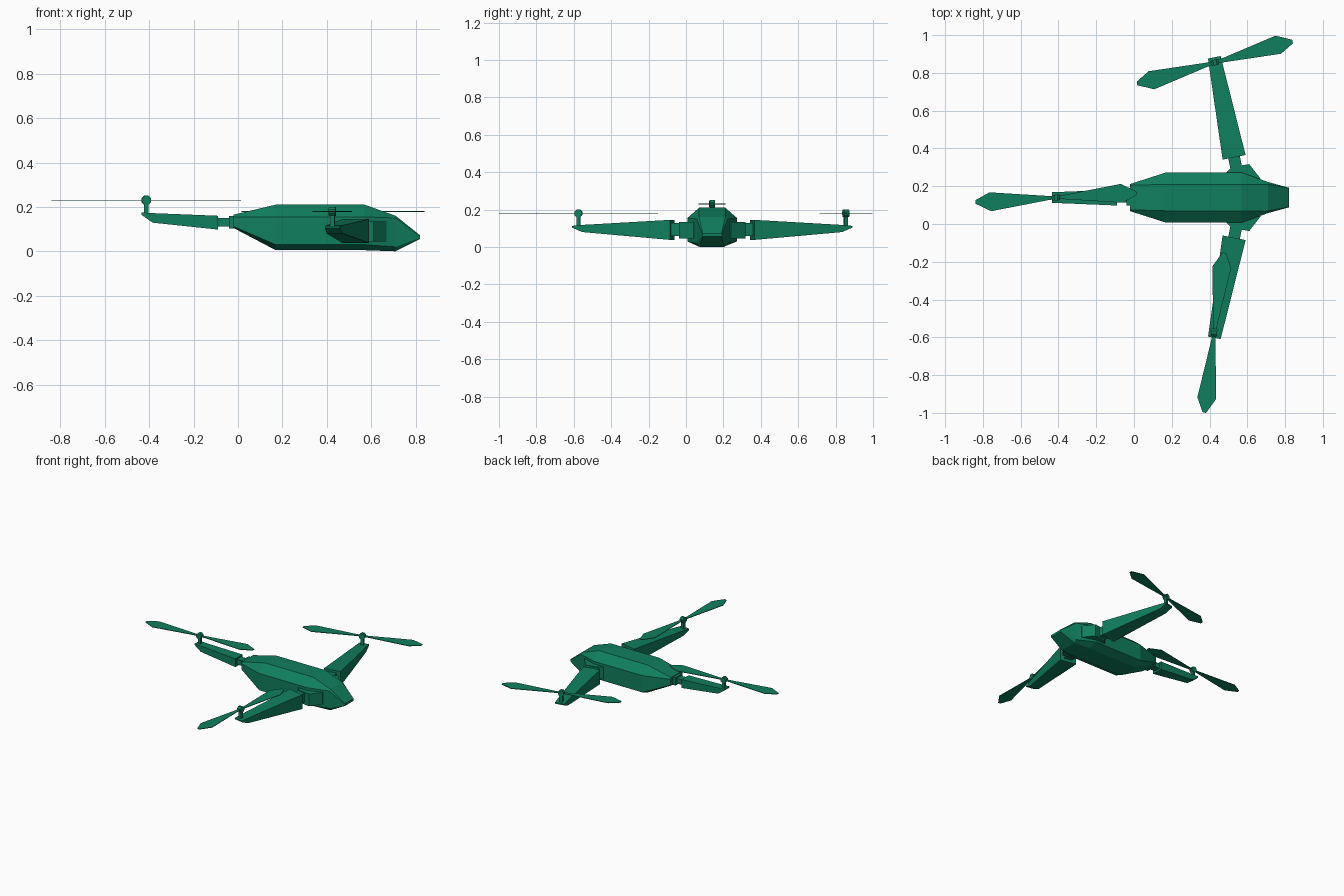
import bpy, bmesh, math
from mathutils import Matrix, Vector

cube = bpy.data.objects.get("Cube")
if cube:
    bpy.data.objects.remove(cube, do_unlink=True)

green = bpy.data.materials.new("drone_green")
COLOR = (0.005, 0.21, 0.11, 1)
green.diffuse_color = COLOR
green.use_nodes = True
green.node_tree.nodes["Principled BSDF"].inputs["Base Color"].default_value = COLOR

CY = 0.14  # centre line of the hull


def loft(name, rings, matrix=Matrix()):
    """Skin a row of equal-length rings and cap both ends."""
    bm = bmesh.new()
    rows = [[bm.verts.new(matrix @ Vector(p)) for p in ring] for ring in rings]
    n = len(rows[0])
    for a, b in zip(rows, rows[1:]):
        for i in range(n):
            j = (i + 1) % n
            bm.faces.new((a[i], a[j], b[j], b[i]))
    bm.faces.new(rows[0][::-1])
    bm.faces.new(rows[-1])
    bmesh.ops.recalc_face_normals(bm, faces=bm.faces)
    mesh = bpy.data.meshes.new(name)
    bm.to_mesh(mesh)
    bm.free()
    mesh.materials.append(green)
    obj = bpy.data.objects.new(name, mesh)
    bpy.context.collection.objects.link(obj)
    return obj


def prism(name, outline, z0, z1, matrix=Matrix()):
    return loft(name, [[(x, y, z) for x, y in outline] for z in (z0, z1)], matrix)


def rect(x, half, z0, z1):
    return [(x, -half, z0), (x, half, z0), (x, half, z1), (x, -half, z1)]


def frame(x, y, angle, z=0):
    return Matrix.Translation((x, y, z)) @ Matrix.Rotation(angle, 4, 'Z')


def rotor(name, x, y, z, foot, degrees):
    m = frame(x, y, math.radians(degrees), z)
    # post
    r = 0.01
    prism(name + "_post", [(-r, -r), (r, -r), (r, r), (-r, r)], foot - z, 0, m)
    # horizontal octagonal hub, axis across the blades
    ring = [(0.022 * math.cos((k + .5) * math.pi / 4),
             0.022 * math.sin((k + .5) * math.pi / 4)) for k in range(8)]
    loft(name + "_hub", [[(a, s * 0.015, b) for a, b in ring] for s in (-1, 1)], m)
    # two flat blades
    blade = [(0.0, -.008), (.05, -.012), (.35, -.049), (.425, -.013),
             (.428, .006), (.347, .051), (.05, .012), (0.0, .008)]
    for i, s in enumerate((1, -1)):
        prism(f"{name}_blade_{i + 1}", [(s * a, s * b) for a, b in blade],
              -.002, .002, m)


# Hull: eight-sided sections along x
# x, side half, side low, side high, top half, top z, bottom half, bottom z
sections = [
    (-.02, .072, .112, .155, .065, .165, .065, .105),
    (.17, .133, .03, .155, .07, .21, .07, .005),
    (.57, .133, .03, .155, .07, .21, .07, .005),
    (.71, .082, .02, .150, .07, .16, .066, .0),
    (.82, .052, .06, .068, .05, .072, .05, .055),
]
loft("hull", [[(x, CY - b, zb), (x, CY + b, zb), (x, CY + w, lo), (x, CY + w, hi),
               (x, CY + t, zt), (x, CY - t, zt), (x, CY - w, hi), (x, CY - w, lo)]
              for x, w, lo, hi, t, zt, b, zb in sections])

# Side arms, mirrored about the hull centre line
for side, s in (("left", 1), ("right", -1)):
    prism(side + "_shoulder",
          [(x, CY + s * y) for x, y in
           ((.46, .08), (.49, .135), (.52, .162), (.61, .177), (.67, .1), (.67, .06))],
          .045, .135)
    m = frame(.53, CY + s * .213, s * math.radians(101.2))
    loft(side + "_hinge", [rect(-.06, .031, .06, .128), rect(.01, .031, .06, .128)], m)
    loft(side + "_arm", [rect(0, .062, .038, .145), rect(.485, .037, .08, .118),
                         rect(.54, .034, .104, .113)], m)

# Tail arm
tail = frame(-.09, CY, math.pi)
loft("tail_block", [rect(-.12, .042, .102, .16), rect(-.05, .042, .102, .16)], tail)
loft("tail_hinge", [rect(-.06, .026, .112, .15), rect(.01, .026, .112, .15)], tail)
loft("tail_arm", [rect(0, .042, .098, .16), rect(.295, .03, .129, .172),
                  rect(.345, .029, .165, .175)], tail)

# Rotors
rotor("left_rotor", .428, .855, .18, .10, 15.5)
rotor("right_rotor", .425, -.575, .18, .10, 83.3)
rotor("tail_rotor", -.413, CY, .23, .165, 3.5)
